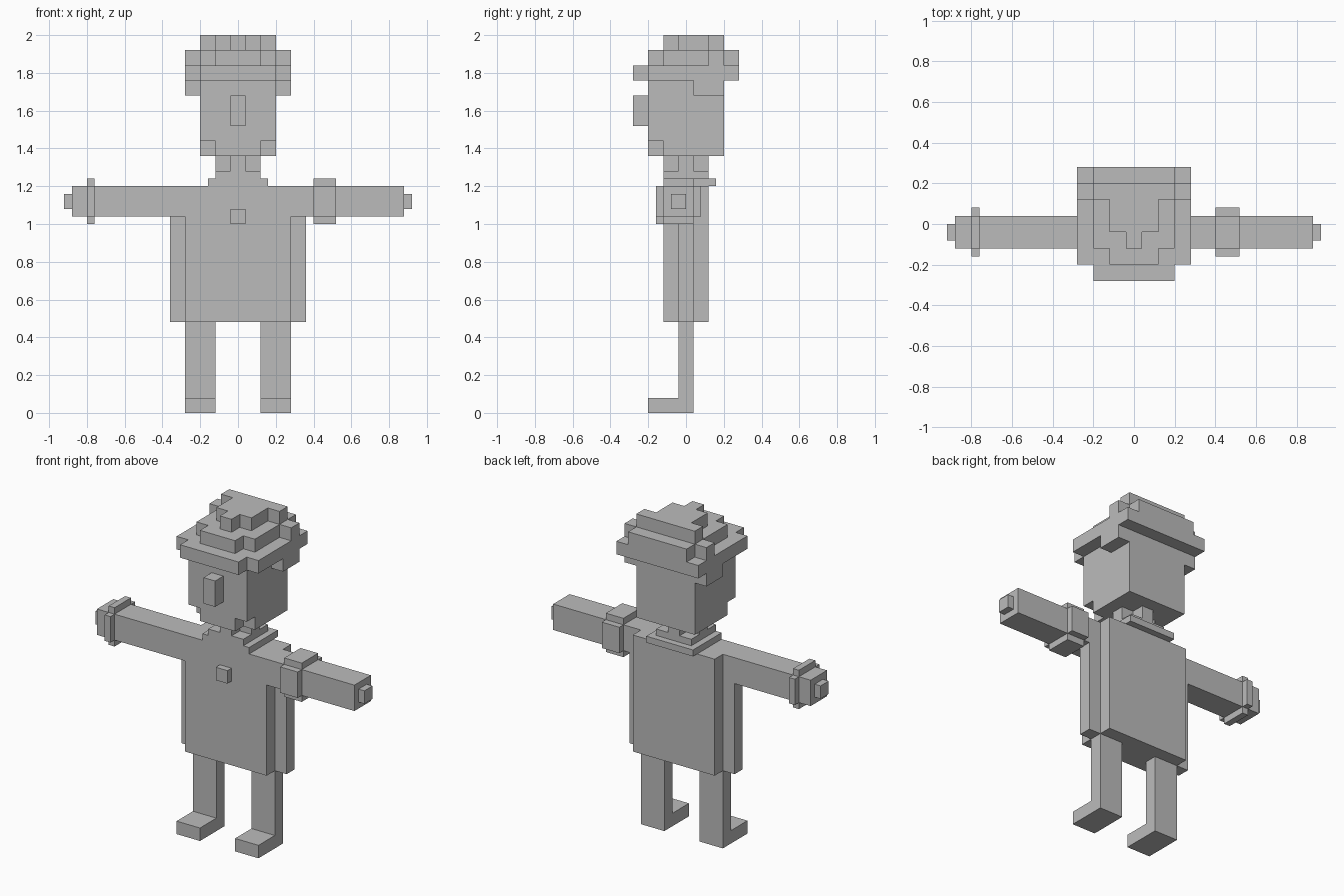
import bpy
import bmesh
from mathutils import Matrix, Vector

if "Cube" in bpy.data.objects:
    bpy.data.objects.remove(bpy.data.objects["Cube"], do_unlink=True)

grey = bpy.data.materials.new("plain_grey")
grey.use_nodes = True
grey.diffuse_color = (0.5, 0.5, 0.5, 1)
grey.node_tree.nodes["Principled BSDF"].inputs["Base Color"].default_value = (0.5, 0.5, 0.5, 1)


def part(name, *boxes):
    """One object from boxes, each given as x range, y range, z range."""
    bm = bmesh.new()
    for box in boxes:
        low = Vector([r[0] for r in box])
        high = Vector([r[1] for r in box])
        size = Matrix.Diagonal((high - low).to_4d())
        size[3][3] = 1
        bmesh.ops.create_cube(bm, size=1, matrix=Matrix.Translation((low + high) / 2) @ size)
    mesh = bpy.data.meshes.new(name)
    bm.to_mesh(mesh)
    bm.free()
    mesh.materials.append(grey)
    obj = bpy.data.objects.new(name, mesh)
    bpy.context.collection.objects.link(obj)
    return obj


def mid(w):
    """Range of half width w, centred on zero."""
    return (-w, w)


def side(s, a, b):
    """Range from a to b on the side with sign s."""
    return (a, b) if s > 0 else (-b, -a)


# Head, with the front corners of the chin cut away
part("head",
     (mid(0.2), mid(0.2), (1.44, 1.76)),
     (mid(0.2), (-0.12, 0.2), (1.36, 1.44)),
     (mid(0.12), (-0.2, -0.12), (1.36, 1.44)))
part("nose", (mid(0.04), (-0.28, -0.2), (1.52, 1.68)))

# Cap: brim with visor, then two stepped layers
part("cap_brim",
     (mid(0.28), (-0.2, 0.28), (1.76, 1.84)),
     (mid(0.2), (-0.28, -0.2), (1.76, 1.84)))
part("cap_crown",
     (mid(0.12), (-0.2, -0.12), (1.84, 1.92)),
     (mid(0.2), (-0.12, 0.12), (1.84, 1.92)),
     (mid(0.28), (0.12, 0.2), (1.84, 1.92)),
     (mid(0.2), (0.2, 0.28), (1.84, 1.92)))
part("cap_top",
     (mid(0.04), (-0.12, -0.04), (1.92, 2)),
     (mid(0.12), (-0.04, 0.12), (1.92, 2)),
     (mid(0.2), (0.12, 0.2), (1.92, 2)))

# Neck, cross shaped above a square base, and the collar open at the front
part("neck",
     (mid(0.12), mid(0.12), (1.2, 1.28)),
     (mid(0.12), mid(0.04), (1.28, 1.36)),
     (mid(0.04), (-0.12, -0.04), (1.28, 1.36)),
     (mid(0.04), (0.04, 0.12), (1.28, 1.36)))
part("collar",
     ((-0.16, -0.12), (-0.12, 0.12), (1.2, 1.24)),
     ((0.12, 0.16), (-0.12, 0.12), (1.2, 1.24)),
     (mid(0.16), (0.12, 0.16), (1.2, 1.24)))

# Body
part("torso", (mid(0.28), mid(0.12), (0.48, 1.2)))
part("chest_button", (mid(0.04), (-0.16, -0.12), (1, 1.08)))

# Parts found on both sides
for s, label in ((1, "left"), (-1, "right")):
    part(label + "_hair", (side(s, 0.2, 0.28), (0.04, 0.2), (1.68, 1.76)))
    part(label + "_body_side", (side(s, 0.28, 0.36), mid(0.04), (0.48, 1.04)))
    part(label + "_arm", (side(s, 0.28, 0.88), (-0.12, 0.04), (1.04, 1.2)))
    part(label + "_fingertip", (side(s, 0.88, 0.92), (-0.08, 0), (1.08, 1.16)))
    part(label + "_leg", (side(s, 0.12, 0.28), mid(0.04), (0.08, 0.48)))
    part(label + "_foot", (side(s, 0.12, 0.28), (-0.2, 0.04), (0, 0.08)))

# Armband and wristband: four plates around each arm
for name, xs in (("left_armband", (0.4, 0.52)), ("right_wristband", (-0.8, -0.76))):
    part(name,
         (xs, (-0.12, 0.04), (1.2, 1.24)),
         (xs, (-0.12, 0.04), (1, 1.04)),
         (xs, (-0.16, -0.12), (1.04, 1.2)),
         (xs, (0.04, 0.08), (1.04, 1.2)))
